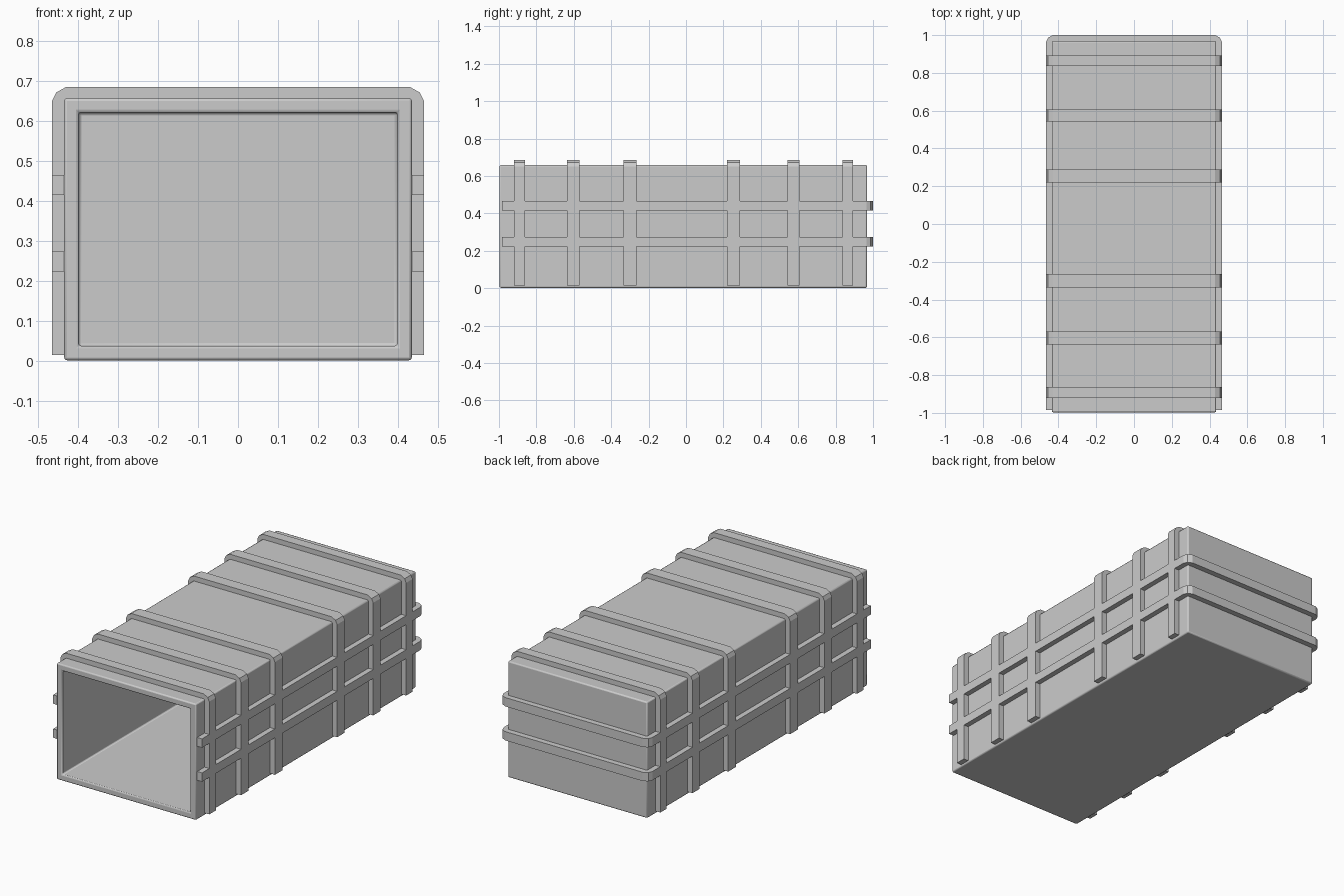
import bpy, bmesh
from mathutils import Vector

if "Cube" in bpy.data.objects:
    bpy.data.objects.remove(bpy.data.objects["Cube"])


def add_object(name, bm):
    bmesh.ops.recalc_face_normals(bm, faces=bm.faces[:])
    mesh = bpy.data.meshes.new(name)
    bm.to_mesh(mesh)
    bm.free()
    obj = bpy.data.objects.new(name, mesh)
    bpy.context.collection.objects.link(obj)
    return obj


def smooth(obj, angle):
    bpy.ops.object.select_all(action='DESELECT')
    obj.select_set(True)
    bpy.context.view_layer.objects.active = obj
    bpy.ops.object.shade_smooth_by_angle(angle=angle)


def band(name, half, start, end, lo, hi, to_3d):
    """U-shaped strap: outer path with eased corners, inner path just under the shell."""
    c, t = 0.035, 0.034
    side = [(half, start), (half, end - c), (half - 0.01, end - 0.014), (half - c, end)]
    inner = [(half - t, start), (half - t, end - t)]
    mirrored = lambda pts: [(-u, v) for u, v in reversed(pts)]
    outline = side + mirrored(side) + mirrored(inner)[::-1] + inner[::-1]
    bm = bmesh.new()
    face = bm.faces.new([bm.verts.new(to_3d(u, v, lo)) for u, v in outline])
    ext = bmesh.ops.extrude_face_region(bm, geom=[face])
    shift = Vector(to_3d(0, 0, hi)) - Vector(to_3d(0, 0, lo))
    bmesh.ops.translate(bm, vec=shift,
                        verts=[g for g in ext['geom'] if isinstance(g, bmesh.types.BMVert)])
    return add_object(name, bm)


# Hollow box shell, open at the front
bm = bmesh.new()
bmesh.ops.create_cube(bm, size=1)
for v in bm.verts:
    v.co = Vector((v.co.x * 0.87, v.co.y * 1.965 - 0.0145, (v.co.z + 0.5) * 0.656 + 0.002))
front = min(bm.faces, key=lambda f: f.calc_center_median().y)
bmesh.ops.inset_region(bm, faces=[front], thickness=0.051)
ext = bmesh.ops.extrude_face_region(bm, geom=[front])
bmesh.ops.translate(bm, vec=(0, 1.915, 0),
                    verts=[g for g in ext['geom'] if isinstance(g, bmesh.types.BMVert)])
if front.is_valid:
    bmesh.ops.delete(bm, geom=[front], context='FACES_ONLY')
for v in bm.verts:
    v.co.z = max(v.co.z, 0)
shell = add_object("container_shell", bm)
bevel = shell.modifiers.new("Soft edges", 'BEVEL')
bevel.width = 0.007
bevel.segments = 2
bevel.limit_method = 'ANGLE'
smooth(shell, 0.6)

# Vertical straps over the top
for i, (lo, hi) in enumerate([(-0.92, -0.862), (-0.637, -0.57), (-0.335, -0.265),
                              (0.22, 0.288), (0.542, 0.607), (0.836, 0.893)]):
    band(f"vertical_strap_{i + 1}", 0.465, 0.015, 0.686, lo, hi,
         lambda u, v, w: (u, w, v))

# Horizontal straps around the sides and back
for i, (lo, hi) in enumerate([(0.224, 0.274), (0.416, 0.466)]):
    band(f"horizontal_strap_{i + 1}", 0.465, -0.985, 1.0, lo, hi,
         lambda u, v, w: (u, v, w))
